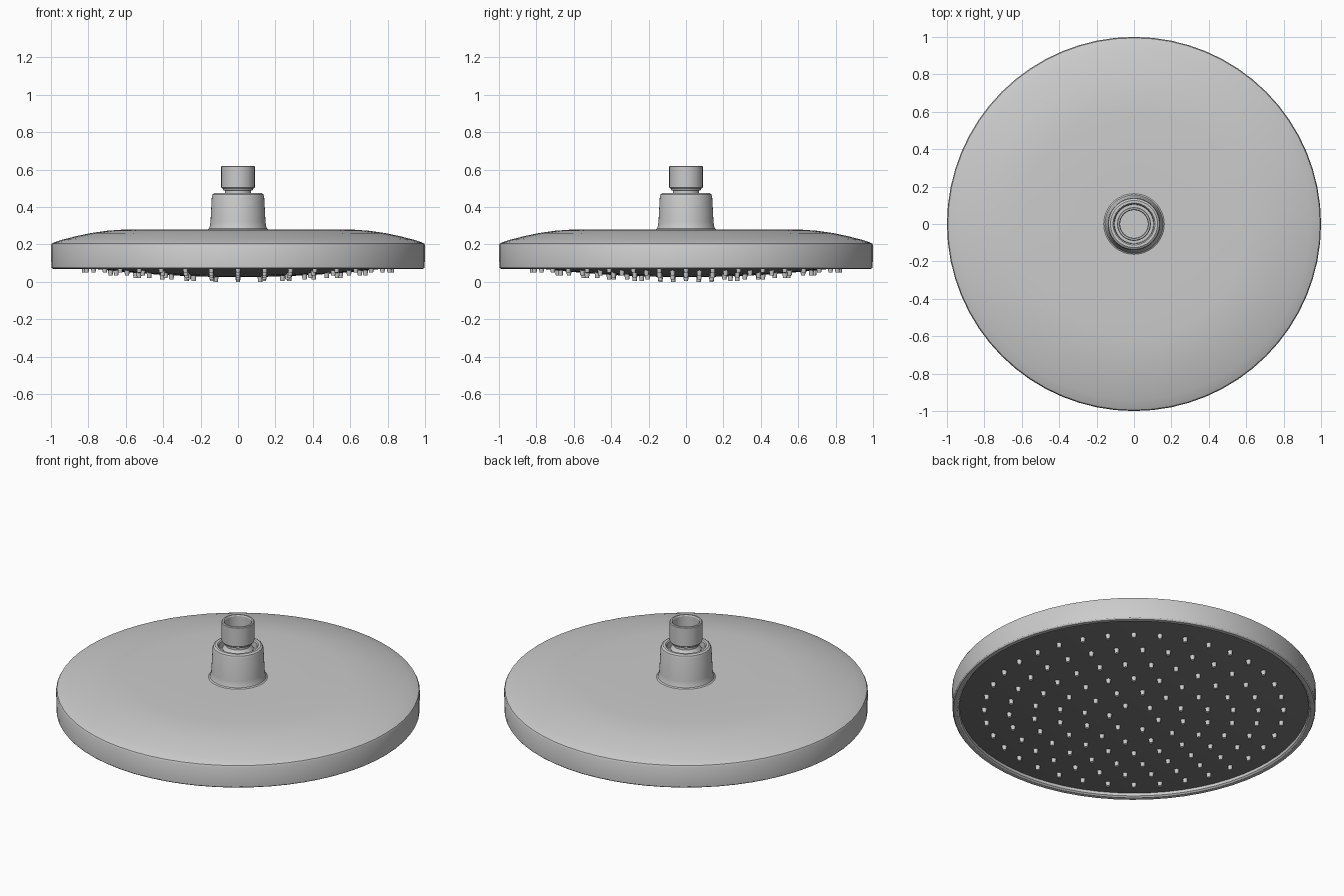
import bpy, bmesh, math
from mathutils import Matrix

if "Cube" in bpy.data.objects:
    bpy.data.objects.remove(bpy.data.objects["Cube"])


def finish(bm, name, color=None):
    bmesh.ops.recalc_face_normals(bm, faces=bm.faces)
    me = bpy.data.meshes.new(name)
    bm.to_mesh(me)
    bm.free()
    ob = bpy.data.objects.new(name, me)
    bpy.context.collection.objects.link(ob)
    if color:
        mat = bpy.data.materials.new(name + "_material")
        mat.diffuse_color = color
        mat.use_nodes = True
        mat.node_tree.nodes["Principled BSDF"].inputs["Base Color"].default_value = mat.diffuse_color
        me.materials.append(mat)
    bpy.ops.object.select_all(action='DESELECT')
    ob.select_set(True)
    bpy.context.view_layer.objects.active = ob
    bpy.ops.object.shade_smooth_by_angle(angle=math.radians(30))
    return ob


def lathe(name, profile, segments=64, color=None):
    """Spin an (r, z) profile around the z axis."""
    bm = bmesh.new()
    verts = [bm.verts.new((r, 0, z)) for r, z in profile]
    edges = [bm.edges.new(p) for p in zip(verts, verts[1:])]
    bmesh.ops.spin(bm, geom=verts + edges, cent=(0, 0, 0), axis=(0, 0, 1),
                   angle=math.tau, steps=segments, use_duplicate=False)
    bmesh.ops.remove_doubles(bm, verts=bm.verts, dist=1e-5)
    return finish(bm, name, color)


def plate_z(r):
    return 0.025 + 0.075 * r * r


# Domed housing with a thin lip around the spray plate
lathe("housing", [
    (0, 0.28), (0.3, 0.28), (0.6, 0.28), (0.7, 0.273), (0.79, 0.26),
    (0.87, 0.243), (0.94, 0.225), (0.985, 0.21), (0.995, 0.205), (1.0, 0.195),
    (0.998, 0.078), (0.993, 0.071), (0.985, 0.069), (0.97, 0.071),
    (0.962, 0.078), (0.96, 0.1)])

# Dark, slightly convex spray plate
rs = [0.96 * i / 12 for i in range(13)]
lathe("spray_plate", [(r, plate_z(r)) for r in rs], color=(0.2, 0.2, 0.2, 1))

# Nozzles in six concentric rings, six more per ring
bm = bmesh.new()
for k in range(1, 7):
    r = 0.137 * k
    for j in range(6 * k):
        a = math.pi / 2 + math.tau * j / (6 * k)
        z = plate_z(r) - 0.0085
        bmesh.ops.create_cone(
            bm, cap_ends=True, segments=12, radius1=0.011, radius2=0.015, depth=0.036,
            matrix=Matrix.Translation((r * math.cos(a), r * math.sin(a), z)))
finish(bm, "nozzles")

# Flared collar with an open socket
lathe("collar", [
    (0.165, 0.278), (0.155, 0.285), (0.15, 0.3), (0.147, 0.32), (0.14, 0.455),
    (0.136, 0.468), (0.126, 0.475), (0.112, 0.475), (0.106, 0.468),
    (0.104, 0.43), (0, 0.43)], 48)

# Swivel neck and hollow threaded inlet
lathe("inlet_pipe", [
    (0, 0.432), (0.085, 0.432), (0.085, 0.455), (0.07, 0.475), (0.07, 0.487), (0.08, 0.49),
    (0.08, 0.5), (0.086, 0.5), (0.09, 0.504), (0.09, 0.616), (0.086, 0.62),
    (0.078, 0.62), (0.074, 0.614), (0.074, 0.51), (0, 0.51)], 48)
